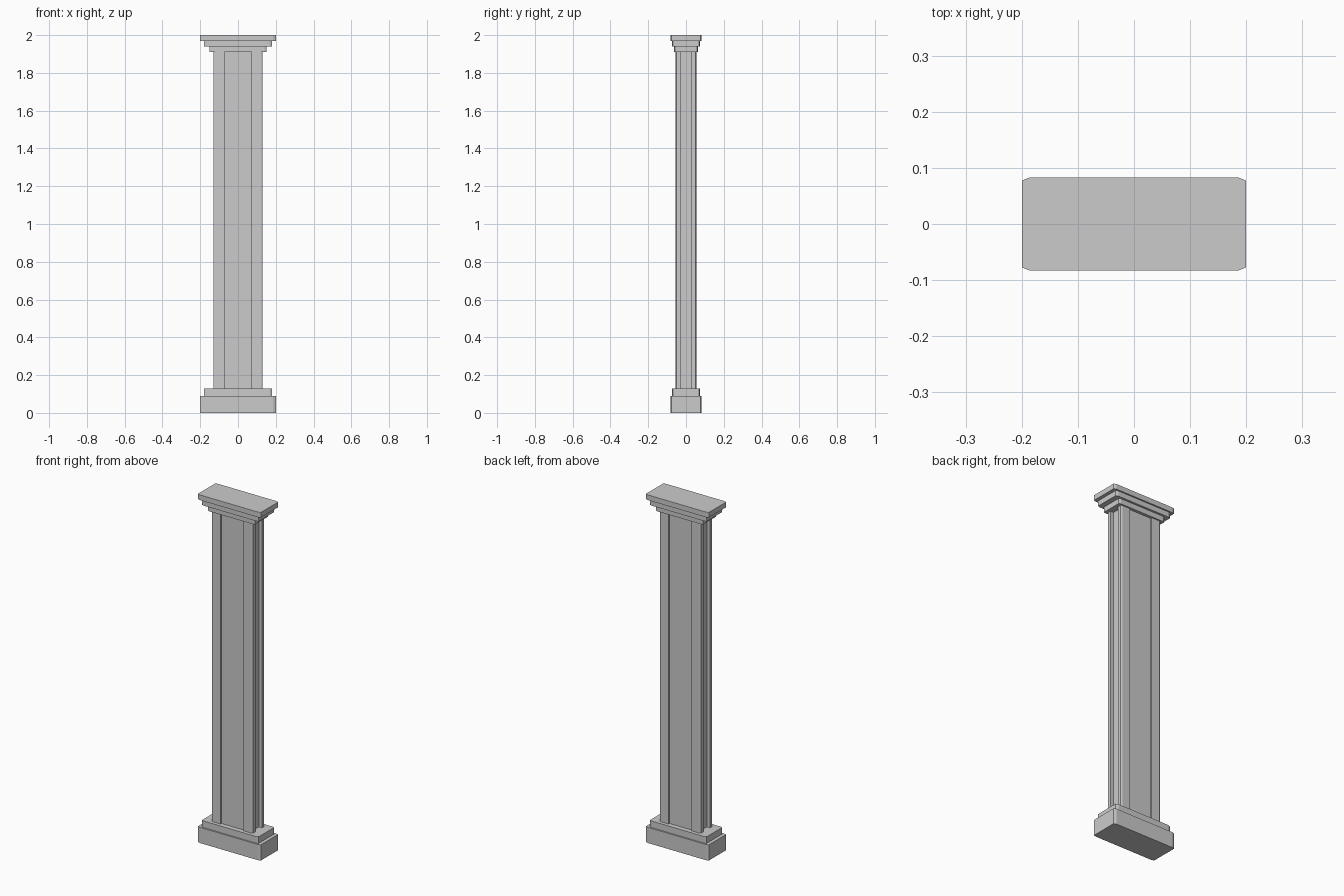
import bpy, bmesh
from mathutils import Vector

if "Cube" in bpy.data.objects:
    bpy.data.objects.remove(bpy.data.objects["Cube"])

FLAT = 0.415      # depth of the column relative to its width
CHAMFER = 0.07    # corner chamfer as a share of the half width


def ring(bm, w, z):
    """Square ring with chamfered corners, half width w, at height z."""
    c = w * (1 - CHAMFER)
    pts = [(c, -w), (w, -c), (w, c), (c, w), (-c, w), (-w, c), (-w, -c), (-c, -w)]
    return [bm.verts.new((x, y, z)) for x, y in pts]


def stack(name, levels, bottom=False, top=False, panel=None):
    """Skin a list of (half width, z) rings into one stepped part."""
    bm = bmesh.new()
    rings = [ring(bm, w, z) for w, z in levels]
    for a, b in zip(rings, rings[1:]):
        for i in range(8):
            j = (i + 1) % 8
            bm.faces.new((a[i], a[j], b[j], b[i]))
    if bottom:
        bm.faces.new(rings[0][::-1])
    if top:
        bm.faces.new(rings[-1])
    bm.normal_update()
    if panel:
        sink_panels(bm, *panel)
    bmesh.ops.scale(bm, vec=(1, FLAT, 1), verts=bm.verts)
    mesh = bpy.data.meshes.new(name)
    bm.to_mesh(mesh)
    bm.free()
    obj = bpy.data.objects.new(name, mesh)
    bpy.context.collection.objects.link(obj)
    return obj


def sink_panels(bm, half, margin, depth):
    """Recess a tall rectangular panel into each of the four broad faces."""
    broad = [f for f in bm.faces if max(abs(f.normal.x), abs(f.normal.y)) > 0.99]
    for f in broad:
        bmesh.ops.inset_region(bm, faces=[f], thickness=margin)
        side = Vector((0, 0, 1)).cross(f.normal)
        for v in f.verts:
            t = v.co.dot(side)
            v.co += side * ((half if t > 0 else -half) - t)
        normal = f.normal.copy()
        inner = bmesh.ops.extrude_discrete_faces(bm, faces=[f])["faces"][0]
        for v in inner.verts:
            v.co -= normal * depth


# Stepped base
stack("base", [(0.2, 0), (0.2, 0.09), (0.18, 0.09), (0.18, 0.128), (0.131, 0.128)],
      bottom=True)

# Shaft with recessed panels
stack("shaft", [(0.131, 0.128), (0.131, 1.91)], panel=(0.072, 0.031, 0.02))

# Stepped capital
stack("capital", [(0.131, 1.91), (0.15, 1.91), (0.15, 1.94), (0.18, 1.94),
                  (0.18, 1.97), (0.2, 1.97), (0.2, 2.0)], top=True)
